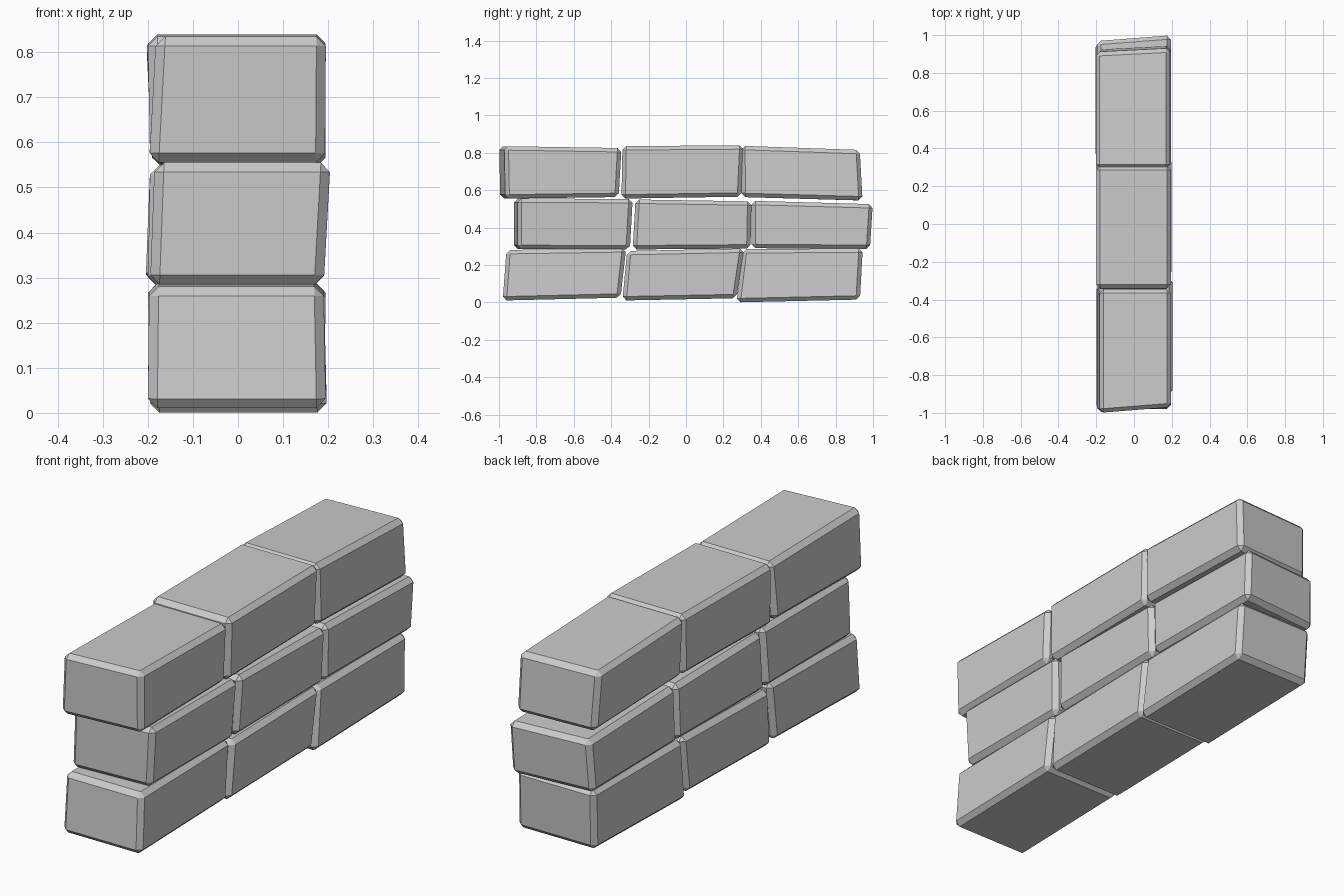
import bpy, bmesh

if "Cube" in bpy.data.objects:
    bpy.data.objects.remove(bpy.data.objects["Cube"])

# Each stone: side outline (y, z) going bottom-near, top-near, top-far, bottom-far,
# then (left x at bottom, left x at top, right x at bottom, right x at top),
# then how far the near / far ends shift in y on the left (-x) side.
STONES = {
    "bottom": [
        ([(-.98, .01), (-.96, .28), (-.32, .29), (-.35, .025)], (-.2, -.197, .195, .19), (0, 0)),
        ([(-.34, .01), (-.315, .275), (.31, .288), (.27, .022)], (-.195, -.2, .19, .195), (0, 0)),
        ([(.27, .0), (.305, .285), (.945, .288), (.93, .015)], (-.195, -.2, .197, .19), (0, 0)),
    ],
    "middle": [
        ([(-.90, .285), (-.90, .555), (-.285, .553), (-.30, .283)], (-.195, -.185, .19, .205), (-.02, 0)),
        ([(-.285, .283), (-.27, .55), (.35, .54), (.345, .288)], (-.2, -.195, .19, .2), (0, 0)),
        ([(.35, .29), (.35, .543), (1.0, .525), (.985, .285)], (-.205, -.195, .19, .195), (0, -.03)),
    ],
    "top": [
        ([(-.965, .555), (-.97, .835), (-.345, .825), (-.36, .563)], (-.197, -.182, .193, .195), (-.03, 0)),
        ([(-.345, .555), (-.34, .835), (.308, .84), (.295, .565)], (-.195, -.2, .19, .195), (0, 0)),
        ([(.297, .563), (.295, .837), (.93, .815), (.945, .545)], (-.19, -.203, .195, .19), (0, -.02)),
    ],
}


def stone(name, outline, xs, shift):
    """One skewed block with a single-step chamfer on all its edges."""
    xlb, xlt, xrb, xrt = xs
    near, far = shift
    bm = bmesh.new()
    left, right = [], []
    for i, (y, z) in enumerate(outline):
        upper = i in (1, 2)
        dy = near if i < 2 else far
        left.append(bm.verts.new((xlt if upper else xlb, y + dy, z)))
        right.append(bm.verts.new((xrt if upper else xrb, y, z)))
    bm.faces.new(left)
    bm.faces.new(right[::-1])
    for i in range(4):
        j = (i + 1) % 4
        bm.faces.new((left[i], right[i], right[j], left[j]))
    bmesh.ops.recalc_face_normals(bm, faces=bm.faces[:])
    bmesh.ops.bevel(bm, geom=bm.edges[:], offset=.021, segments=1,
                    profile=.5, affect='EDGES')
    mesh = bpy.data.meshes.new(name)
    bm.to_mesh(mesh)
    bm.free()
    bpy.context.collection.objects.link(bpy.data.objects.new(name, mesh))


# Three courses of three stones
for course, stones in STONES.items():
    for n, data in enumerate(stones, 1):
        stone(f"{course}_stone_{n}", *data)
